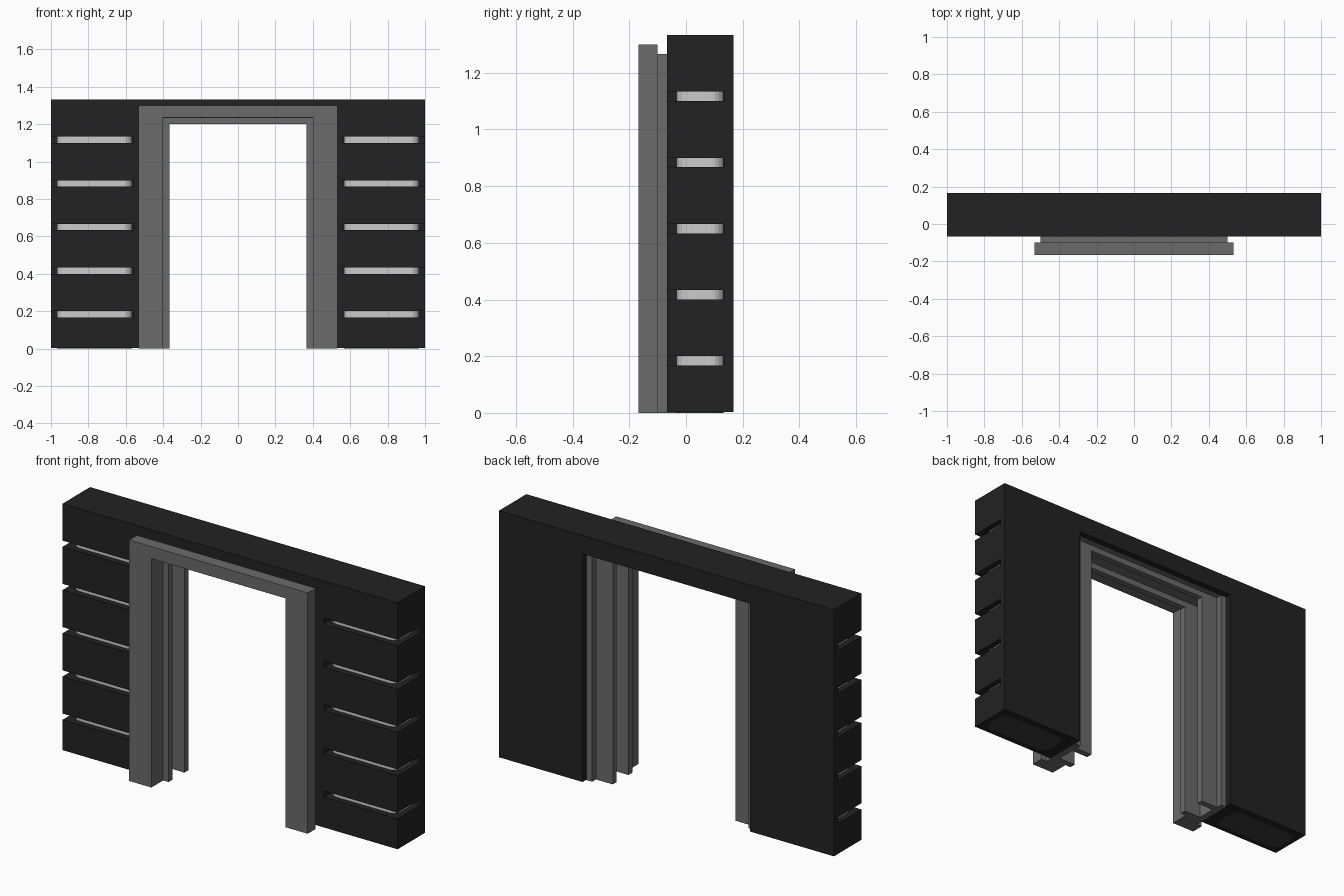
import bpy, bmesh, math

if "Cube" in bpy.data.objects:
    bpy.data.objects.remove(bpy.data.objects["Cube"])


def material(name, v):
    m = bpy.data.materials.new(name)
    m.diffuse_color = (v, v, v, 1)
    m.use_nodes = True
    m.node_tree.nodes["Principled BSDF"].inputs["Base Color"].default_value = m.diffuse_color
    return m


BLACK = material("wall black", 0.016)
GREY = material("frame grey", 0.145)
LIGHT = material("light strip", 0.60)
DARK = material("dark grey core", 0.045)


def finish(name, bm, mat):
    bmesh.ops.recalc_face_normals(bm, faces=bm.faces)
    me = bpy.data.meshes.new(name)
    bm.to_mesh(me)
    bm.free()
    me.materials.append(mat)
    ob = bpy.data.objects.new(name, me)
    bpy.context.collection.objects.link(ob)
    return ob


def extrude(bm, points, offset):
    """Extrude a closed outline along an offset vector."""
    face = bm.faces.new([bm.verts.new(p) for p in points])
    res = bmesh.ops.extrude_face_region(bm, geom=[face], use_keep_orig=True)
    verts = [g for g in res["geom"] if isinstance(g, bmesh.types.BMVert)]
    bmesh.ops.translate(bm, verts=verts, vec=offset)


def portal(name, outer, inner, top, under, y0, y1, mat, z0=0.0):
    """Upside-down U around the doorway."""
    half = [(outer, z0), (outer, top), (-outer, top), (-outer, z0),
            (-inner, z0), (-inner, under), (inner, under), (inner, z0)]
    bm = bmesh.new()
    extrude(bm, [(x, y0, z) for x, z in half], (0, y1 - y0, 0))
    return finish(name, bm, mat)


def rounded(x0, x1, y0, y1, z, r, n=5):
    pts = []
    corners = [(x1 - r, y1 - r), (x0 + r, y1 - r), (x0 + r, y0 + r), (x1 - r, y0 + r)]
    for q, (cx, cy) in enumerate(corners):
        for i in range(n + 1):
            a = math.pi / 2 * (q + i / n)
            pts.append((cx + r * math.cos(a), cy + r * math.sin(a), z))
    return pts


# Wall with doorway
wall = portal("wall", 1.0, 0.5, 1.333, 1.233, -0.067, 0.167, BLACK, 0.003)

# Corner grooves, light strips inside them, and core ends underneath
gaps = [0.167 + 0.2333 * i for i in range(5)]
cut, strips, ends = bmesh.new(), bmesh.new(), bmesh.new()
for s in (-1, 1):
    x0, x1 = sorted((s * 0.567, s * 0.967))
    g0, g1 = sorted((s * 0.56, s * 1.1))
    for z in gaps:
        extrude(cut, [(g0, -0.2, z), (g1, -0.2, z), (g1, 0.134, z), (g0, 0.134, z)],
                (0, 0, 0.0333))
        extrude(strips, rounded(x0, x1, -0.033, 0.133, z - 0.003, 0.045), (0, 0, 0.0393))
    extrude(ends, rounded(x0, x1, -0.033, 0.133, 0, 0.045), (0, 0, 0.009))
cutter = finish("groove_cutter", cut, BLACK)
cutter.hide_render = True
cutter.hide_viewport = True
finish("light_strips", strips, LIGHT)
finish("core_ends", ends, DARK)
mod = wall.modifiers.new("grooves", 'BOOLEAN')
mod.operation = 'DIFFERENCE'
mod.solver = 'EXACT'
mod.object = cutter

# Door frame: front casing, liner, and two stops forming a track
portal("front_casing", 0.533, 0.4, 1.3, 1.235, -0.167, -0.1, GREY)
portal("casing_return", 0.48, 0.4, 1.25, 1.235, -0.1, -0.067, GREY)
portal("liner", 0.5, 0.467, 1.267, 1.232, -0.1, 0.133, GREY)
portal("front_stop", 0.367 + 0.105, 0.367, 1.24, 1.2, -0.067, -0.033, GREY)
portal("back_stop", 0.367 + 0.105, 0.367, 1.24, 1.2, 0.067, 0.1, GREY)
